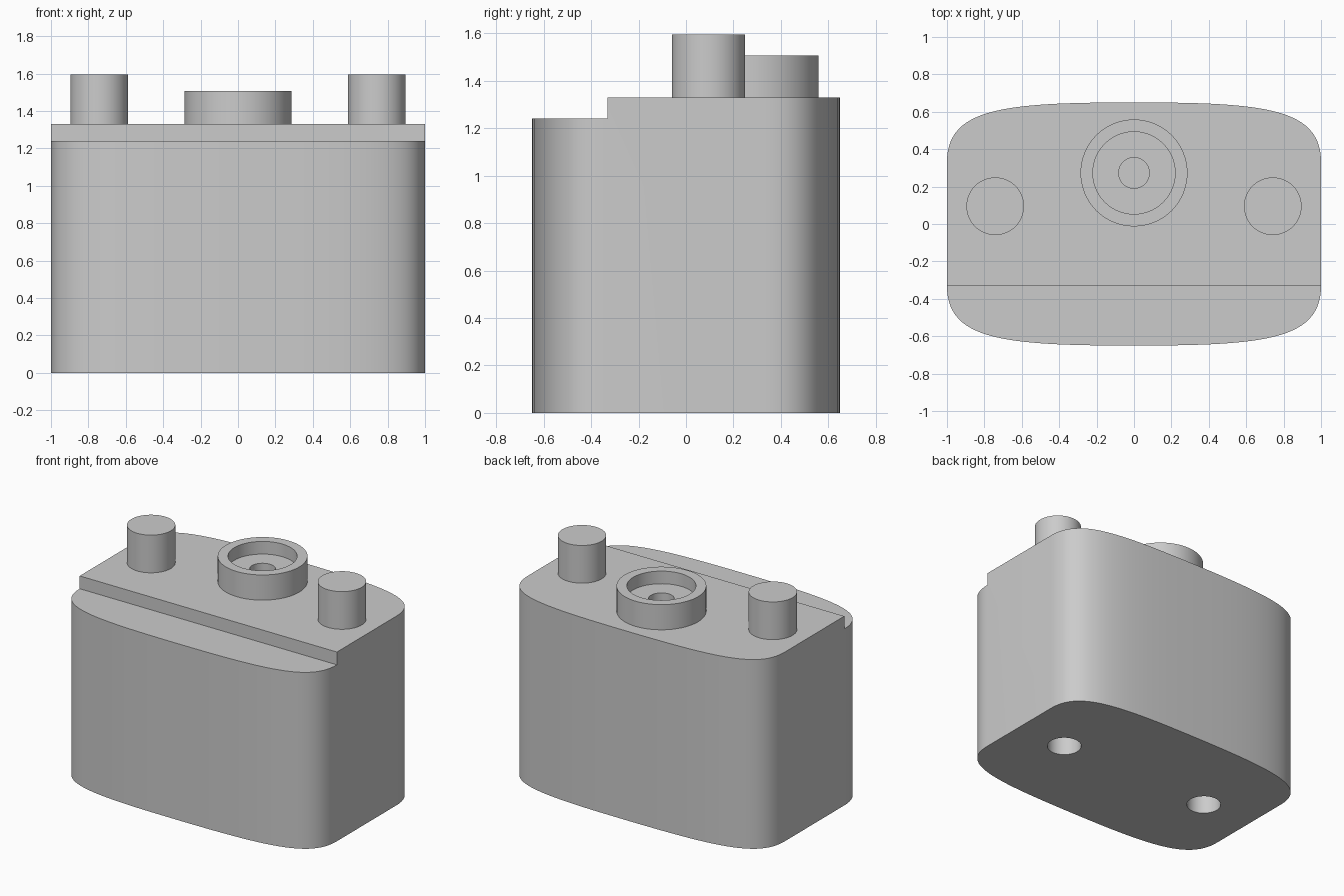
import bpy, bmesh
from math import pi, cos, sin
from mathutils import Vector
from mathutils.geometry import interpolate_bezier

cube = bpy.data.objects.get("Cube")
if cube:
    bpy.data.objects.remove(cube, do_unlink=True)

BASE_TOP, DECK_TOP, STEP_Y = 1.24, 1.33, -0.33
PEG_X, PEG_Y = 0.742, 0.095

grey = bpy.data.materials.new("plain grey")
grey.use_nodes = True
COLOUR = (0.6, 0.6, 0.6, 1)
grey.diffuse_color = COLOUR
grey.node_tree.nodes["Principled BSDF"].inputs["Base Color"].default_value = COLOUR


def finish(name, bm):
    bmesh.ops.recalc_face_normals(bm, faces=bm.faces)
    mesh = bpy.data.meshes.new(name)
    bm.to_mesh(mesh)
    bm.free()
    mesh.materials.append(grey)
    obj = bpy.data.objects.new(name, mesh)
    bpy.context.collection.objects.link(obj)
    return obj


def smooth(obj):
    bpy.ops.object.select_all(action="DESELECT")
    obj.select_set(True)
    bpy.context.view_layer.objects.active = obj
    bpy.ops.object.shade_smooth_by_angle(angle=pi / 6)


def prism(name, outline, z0, z1):
    bm = bmesh.new()
    face = bm.faces.new([bm.verts.new((x, y, z0)) for x, y in outline])
    top = bmesh.ops.extrude_face_region(bm, geom=[face], use_keep_orig=True)
    verts = [v for v in top["geom"] if isinstance(v, bmesh.types.BMVert)]
    bmesh.ops.translate(bm, verts=verts, vec=(0, 0, z1 - z0))
    return finish(name, bm)


def circle(x, y, r, n=64):
    return [(x + r * cos(2 * pi * i / n), y + r * sin(2 * pi * i / n)) for i in range(n)]


def cut(obj, cutter):
    cutter.hide_render = True
    mod = obj.modifiers.new("cut", "BOOLEAN")
    mod.object = cutter
    mod.solver = "EXACT"
    bpy.context.view_layer.objects.active = obj
    bpy.ops.object.modifier_apply(modifier=mod.name)
    bpy.data.objects.remove(cutter, do_unlink=True)


# Body: straight sides with bowed front and back
quarter = [(p.x, p.y) for p in interpolate_bezier(
    Vector((1, 0.33)), Vector((1, 0.62)), Vector((0.7, 0.65)), Vector((0, 0.65)), 28)]
back = quarter + [(-x, y) for x, y in reversed(quarter[:-1])]
outline = back + [(-x, -y) for x, y in back]
body = prism("body", outline, 0, DECK_TOP)

# Lower ledge along the front
ledge = [(-1.2, -1), (1.2, -1), (1.2, STEP_Y), (-1.2, STEP_Y)]
cut(body, prism("ledge_cutter", ledge, BASE_TOP, 2))

# Blind holes in the underside
for x in (-0.607, 0.607):
    cut(body, prism("hole_cutter", circle(x, 0, 0.113), -0.1, 0.3))
smooth(body)

# Pegs on the deck
for side, name in ((1, "left_peg"), (-1, "right_peg")):
    smooth(prism(name, circle(side * PEG_X, PEG_Y, 0.154), DECK_TOP - 0.02, 1.595))

# Round socket with a recessed floor and a small central hole
socket = prism("socket", circle(0, 0.273, 0.286), DECK_TOP - 0.02, 1.507)
cut(socket, prism("recess_cutter", circle(0, 0.273, 0.22), 1.418, 2))
cut(socket, prism("pin_cutter", circle(0, 0.273, 0.082), DECK_TOP + 0.005, 2))
smooth(socket)
